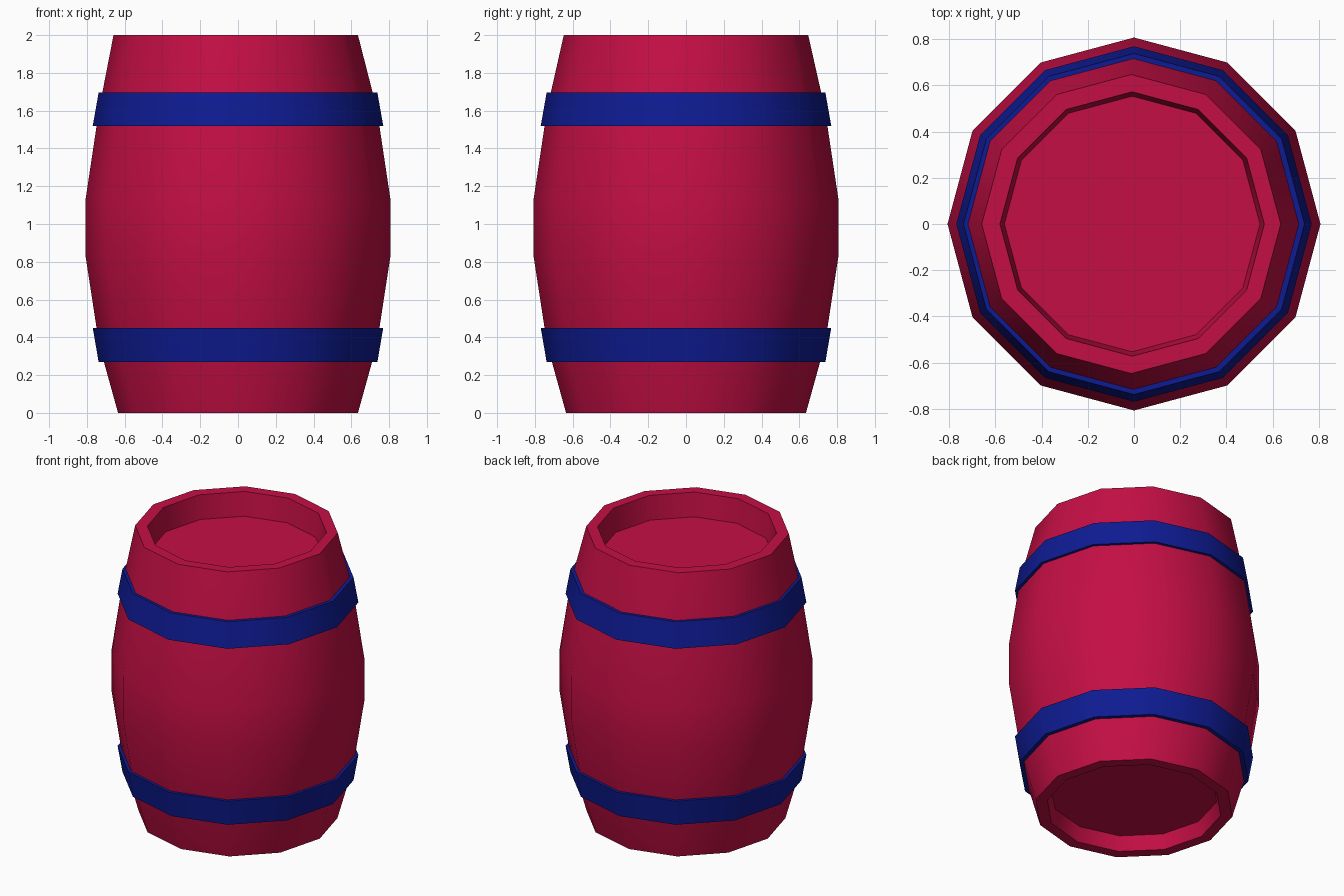
import bpy, bmesh, math

if "Cube" in bpy.data.objects:
    bpy.data.objects.remove(bpy.data.objects["Cube"])

SIDES = 12


def material(name, color):
    m = bpy.data.materials.new(name)
    m.diffuse_color = color
    m.use_nodes = True
    m.node_tree.nodes["Principled BSDF"].inputs["Base Color"].default_value = m.diffuse_color
    return m


def lathe(name, profile, mat, closed):
    """Spin (radius, z, x shift) points; closed joins the ends, otherwise they are capped."""
    bm = bmesh.new()
    rings = []
    for r, z, dx in profile:
        rings.append([bm.verts.new((r * math.cos(a) + dx, r * math.sin(a), z))
                      for a in (2 * math.pi * i / SIDES for i in range(SIDES))])
    pairs = list(zip(rings, rings[1:]))
    if closed:
        pairs.append((rings[-1], rings[0]))
    else:
        bm.faces.new(rings[0])
        bm.faces.new(rings[-1])
    for lo, hi in pairs:
        for i in range(SIDES):
            j = (i + 1) % SIDES
            bm.faces.new((lo[i], lo[j], hi[j], hi[i]))
    bmesh.ops.recalc_face_normals(bm, faces=bm.faces)
    mesh = bpy.data.meshes.new(name)
    bm.to_mesh(mesh)
    bm.free()
    mesh.materials.append(mat)
    ob = bpy.data.objects.new(name, mesh)
    bpy.context.collection.objects.link(ob)
    bpy.ops.object.select_all(action='DESELECT')
    ob.select_set(True)
    bpy.context.view_layer.objects.active = ob
    bpy.ops.object.shade_smooth_by_angle(angle=math.radians(35))
    return ob


red = material("red_wood", (0.55, 0.0045, 0.058, 1))
blue = material("blue_metal", (0.0045, 0.011, 0.29, 1))

# Staved body with recessed bottom and lid
lathe("barrel_body", [
    (0.535, 0.10, 0), (0.56, 0, 0), (0.635, 0, 0), (0.735, 0.36, 0),
    (0.807, 0.83, 0), (0.807, 1.13, 0), (0.735, 1.61, 0),
    (0.647, 2, -0.012), (0.572, 2, -0.008), (0.553, 1.835, -0.008),
], red, False)

# Hoops, flaring towards the belly
for name, z_end, z_belly in (("lower_hoop", 0.27, 0.45), ("upper_hoop", 1.695, 1.52)):
    lathe(name, [(0.70, z_end, 0), (0.738, z_end, 0),
                 (0.769, z_belly, 0), (0.73, z_belly, 0)], blue, True)
